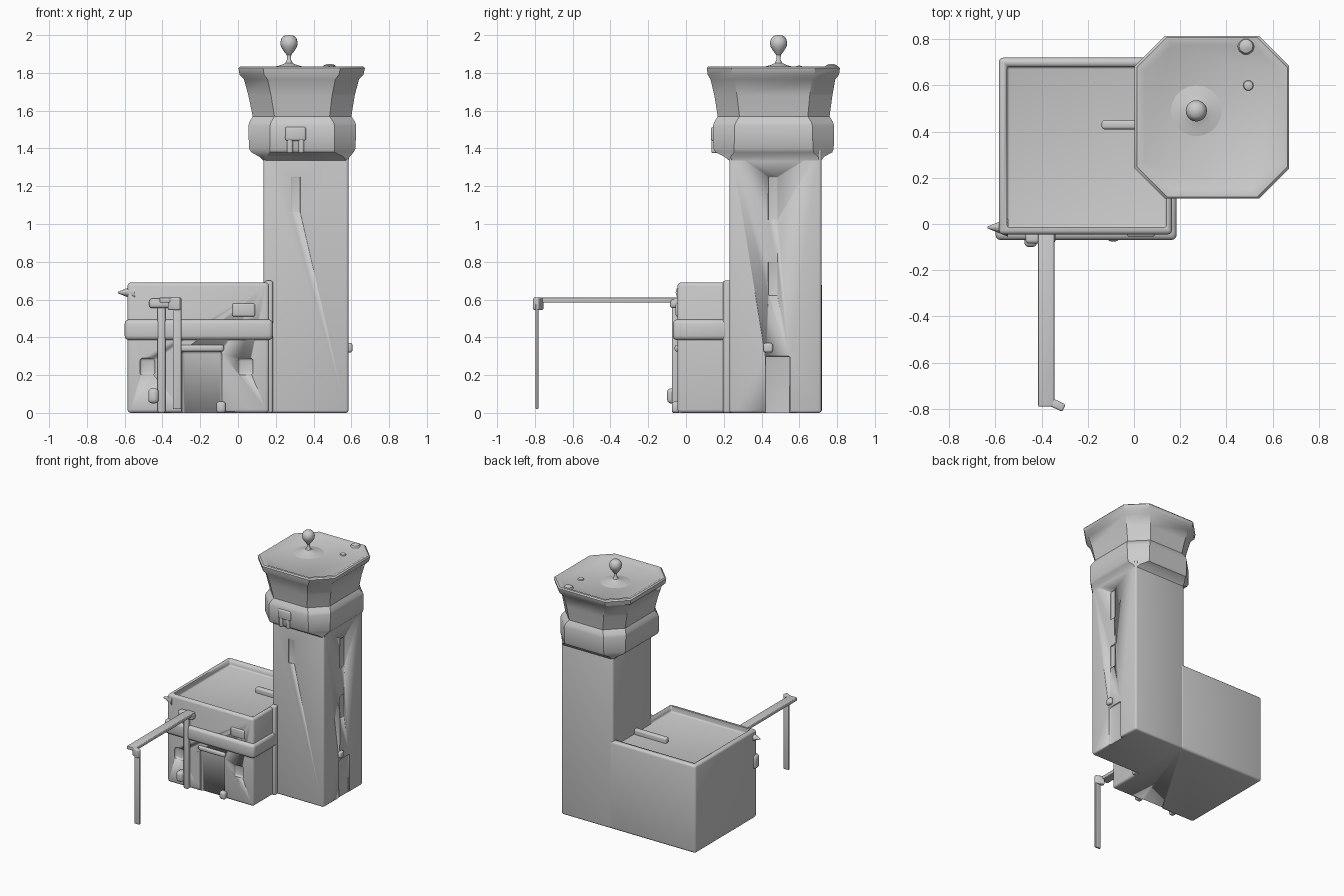
import bpy, bmesh, math
from mathutils import Vector, Matrix


def finish(name, bm, angle=35):
    bmesh.ops.recalc_face_normals(bm, faces=bm.faces)
    me = bpy.data.meshes.new(name)
    bm.to_mesh(me)
    bm.free()
    ob = bpy.data.objects.new(name, me)
    bpy.context.collection.objects.link(ob)
    bpy.ops.object.select_all(action='DESELECT')
    ob.select_set(True)
    bpy.context.view_layer.objects.active = ob
    bpy.ops.object.shade_smooth_by_angle(angle=math.radians(angle))
    return ob


def box(name, x, y, z, bevel=0.0, turn=0.0):
    """Box from (min, max) ranges with rounded edges, turned about its own z axis."""
    lo, hi = Vector((x[0], y[0], z[0])), Vector((x[1], y[1], z[1]))
    bm = bmesh.new()
    bmesh.ops.create_cube(bm, size=1)
    bmesh.ops.scale(bm, vec=hi - lo, verts=bm.verts)
    if bevel:
        bmesh.ops.bevel(bm, geom=bm.edges[:], offset=bevel, segments=3, profile=0.5, affect='EDGES')
    bmesh.ops.transform(bm, matrix=Matrix.Translation((lo + hi) / 2) @ Matrix.Rotation(turn, 4, 'Z'),
                        verts=bm.verts)
    return finish(name, bm)


def cut(ob, cutters):
    """Carve recesses, then remove the cutters."""
    for c in cutters:
        c.hide_render = True
        m = ob.modifiers.new("recess", 'BOOLEAN')
        m.operation, m.solver, m.object = 'DIFFERENCE', 'EXACT', c
        bpy.context.view_layer.objects.active = ob
        bpy.ops.object.modifier_apply(modifier=m.name)
        bpy.data.objects.remove(c)


def loft(name, rings):
    bm = bmesh.new()
    loops = [[bm.verts.new(p) for p in r] for r in rings]
    n = len(loops[0])
    for a, b in zip(loops, loops[1:]):
        for i in range(n):
            j = (i + 1) % n
            bm.faces.new((a[i], a[j], b[j], b[i]))
    bm.faces.new(loops[0])
    bm.faces.new(loops[-1])
    return finish(name, bm)


def octagon(x0, x1, y0, y1, c, z):
    return [(x0 + c, y0, z), (x1 - c, y0, z), (x1, y0 + c, z), (x1, y1 - c, z),
            (x1 - c, y1, z), (x0 + c, y1, z), (x0, y1 - c, z), (x0, y0 + c, z)]


def lathe(name, cx, cy, profile, n=20):
    return loft(name, [[(cx + r * math.cos(2 * math.pi * i / n), cy + r * math.sin(2 * math.pi * i / n), z)
                        for i in range(n)] for r, z in profile])


# Low building with sunken roof, doorway and window recesses
building = box("building", (-0.585, 0.165), (-0.045, 0.72), (0, 0.69), 0.018)
cut(building, [
    box("roof_cut", (-0.55, 0.14), (-0.015, 0.682), (0.645, 0.8), 0.012),
    box("door_cut", (-0.30, -0.085), (-0.2, -0.022), (-0.1, 0.33), 0.02),
    box("window_cut_right", (0.0, 0.08), (-0.2, -0.03), (0.20, 0.29), 0.015),
    box("window_cut_left", (-0.52, -0.44), (-0.2, -0.03), (0.20, 0.29), 0.015),
])

# Rounded belt course around the front and right side, and its corner piers
box("front_belt", (-0.60, 0.185), (-0.07, 0.0), (0.385, 0.495), 0.024)
box("side_belt", (0.10, 0.185), (-0.06, 0.235), (0.385, 0.495), 0.024)
box("door_hood", (-0.31, -0.075), (-0.06, -0.03), (0.325, 0.36), 0.012)
box("front_plaque", (-0.03, 0.09), (-0.055, -0.03), (0.51, 0.58), 0.01)
box("front_pier", (-0.425, -0.385), (-0.075, -0.03), (0, 0.6), 0.01)
box("joint_pier", (0.14, 0.185), (0.195, 0.24), (0, 0.70), 0.012)
box("floor_lump_left", (-0.475, -0.42), (-0.10, -0.03), (0.05, 0.13), 0.02)
box("floor_lump_right", (-0.115, -0.065), (-0.075, -0.03), (0.0, 0.06), 0.015)

# Corner spout on the parapet
bm = bmesh.new()
bmesh.ops.create_cone(bm, cap_ends=True, segments=12, radius1=0.04, radius2=0.004, depth=0.09)
bmesh.ops.transform(bm, matrix=Matrix.Translation((-0.59, -0.015, 0.637)) @ Matrix.Rotation(-math.pi / 2, 4, 'Y'),
                    verts=bm.verts)
finish("corner_spout", bm)

# Low ridge on the roof next to the tower
box("roof_ridge", (-0.14, 0.16), (0.41, 0.45), (0.63, 0.685), 0.012)

# Canopy beam with wall bracket and outer post
box("beam", (-0.415, -0.345), (-0.79, -0.03), (0.584, 0.61), 0.005)
box("beam_bracket", (-0.47, -0.34), (-0.085, -0.03), (0.555, 0.605), 0.015)
box("beam_end", (-0.37, -0.30), (-0.80, -0.765), (0.545, 0.61), 0.008, math.radians(-25))
box("post", (-0.345, -0.30), (-0.796, -0.782), (0.02, 0.58), 0.004)

# Tower shaft with shallow slits on the front and right and a door on the right
tower = box("tower_shaft", (0.135, 0.585), (0.23, 0.717), (0, 1.40), 0.014)
cut(tower, [box("slit_cut", (0.577, 0.7), (0.435, 0.485), z, 0.004) for z in ((1.02, 1.25), (0.62, 0.80))]
    + [box("slit_cut", (0.28, 0.33), (0.1, 0.236), (1.06, 1.25), 0.003),
       box("tower_door_cut", (0.573, 0.7), (0.42, 0.55), (-0.1, 0.30), 0.006)])
box("tower_door_hood", (0.57, 0.606), (0.41, 0.46), (0.32, 0.37), 0.012)

# Flared eight-sided tower head
loft("tower_head", [
    octagon(0.135, 0.585, 0.23, 0.717, 0.015, 1.335),
    octagon(0.115, 0.59, 0.205, 0.73, 0.03, 1.355),
    octagon(0.07, 0.612, 0.155, 0.775, 0.10, 1.38),
    octagon(0.058, 0.622, 0.145, 0.782, 0.11, 1.40),
    octagon(0.055, 0.626, 0.142, 0.784, 0.115, 1.52),
    octagon(0.06, 0.62, 0.15, 0.778, 0.115, 1.54),
    octagon(0.078, 0.60, 0.168, 0.76, 0.115, 1.57),
    octagon(0.055, 0.618, 0.15, 0.775, 0.12, 1.68),
    octagon(0.032, 0.64, 0.13, 0.79, 0.125, 1.765),
    octagon(0.008, 0.664, 0.115, 0.81, 0.13, 1.79),
    octagon(0.003, 0.672, 0.11, 0.815, 0.13, 1.825),
    octagon(0.012, 0.664, 0.118, 0.807, 0.13, 1.834),
    octagon(0.03, 0.645, 0.135, 0.79, 0.125, 1.834),
    octagon(0.045, 0.63, 0.15, 0.775, 0.12, 1.826),
])

# Emblem-like fitting on the head front: a plate with two hanging points
box("head_fitting", (0.25, 0.36), (0.132, 0.17), (1.44, 1.515), 0.012)
for x in (0.275, 0.335):
    box("head_fitting_drop", (x - 0.015, x + 0.015), (0.134, 0.17), (1.375, 1.47), 0.01)

# Roof finial and small roof details
lathe("finial", 0.27, 0.49, [(0.13, 1.822), (0.08, 1.832), (0.045, 1.84), (0.02, 1.852), (0.011, 1.87),
                             (0.012, 1.895), (0.03, 1.918), (0.043, 1.94), (0.046, 1.96),
                             (0.04, 1.982), (0.026, 1.996), (0.004, 2.0)])
lathe("roof_stud_rear", 0.485, 0.77, [(0.04, 1.82), (0.03, 1.84), (0.01, 1.848)], 10)
lathe("roof_stud", 0.495, 0.6, [(0.025, 1.82), (0.02, 1.834), (0.006, 1.838)], 10)
